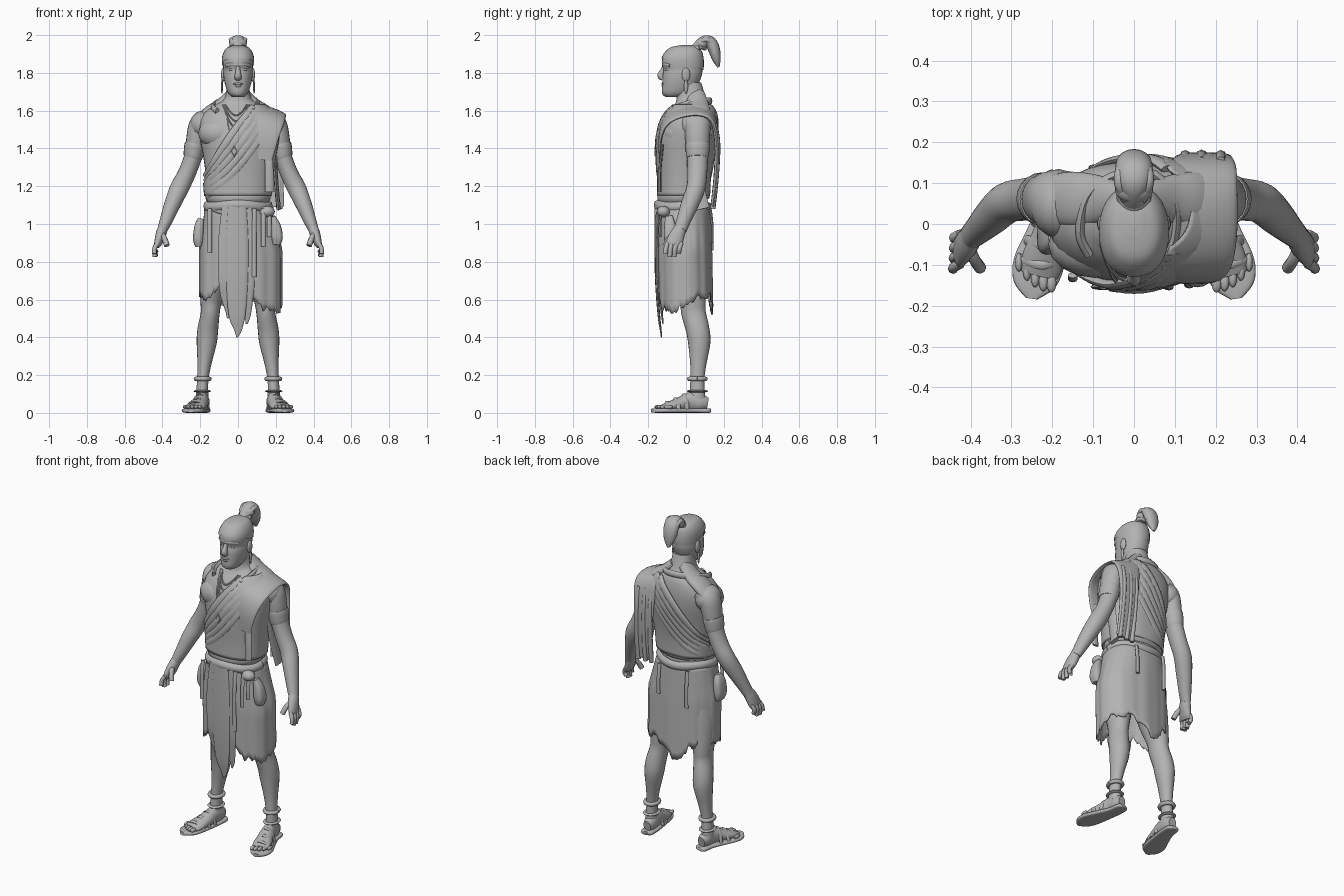
import bpy, bmesh, math, random
from mathutils import Vector
random.seed(4)
X, Y, Z = Vector((1, 0, 0)), Vector((0, 1, 0)), Vector((0, 0, 1))
grey = bpy.data.materials.new("plain grey")
grey.diffuse_color = (0.45, 0.45, 0.45, 1)


def finish(name, bm, mirror=False, thick=0, angle=50):
    bmesh.ops.recalc_face_normals(bm, faces=bm.faces)
    me = bpy.data.meshes.new(name)
    bm.to_mesh(me)
    bm.free()
    me.materials.append(grey)
    ob = bpy.data.objects.new(name, me)
    bpy.context.collection.objects.link(ob)
    bpy.context.view_layer.objects.active = ob
    ob.select_set(True)
    bpy.ops.object.shade_smooth_by_angle(angle=math.radians(angle))
    ob.select_set(False)
    if thick:
        m = ob.modifiers.new("thickness", "SOLIDIFY")
        m.thickness, m.offset = thick, 1
    if mirror:
        ob.modifiers.new("mirror", "MIRROR")
    return ob


def spline(rows, steps):
    out = []
    for i in range(len(rows) - 1):
        a, b, c, d = (rows[min(max(i + k, 0), len(rows) - 1)] for k in (-1, 0, 1, 2))
        for s in range(steps):
            t = s / steps
            out.append([q + .5 * t * (r - p + t * (2*p - 5*q + 4*r - w + t * (3*(q - r) + w - p)))
                        for p, q, r, w in zip(a, b, c, d)])
    return out + [list(rows[-1])]


def power(v, e):
    return math.copysign(abs(v) ** e, v)


# Loft ellipse rings (x, y, z, half width, half depth) along a smooth path
def loft(name, rings, n=20, p=2, hint=X, flat=False, steps=4, mirror=False, grow=0, cut=None, thick=0):
    rows = spline(rings, steps)
    bm = bmesh.new()
    loops = []
    for i, r in enumerate(rows):
        t = Vector(rows[min(i + 1, len(rows) - 1)][:3]) - Vector(rows[max(i - 1, 0)][:3])
        t = Z if flat else t.normalized()
        up = t.cross(hint).normalized()
        side = up.cross(t)
        loops.append([bm.verts.new(Vector(r[:3])
                      + side * (r[3] + grow) * power(math.cos(k * math.tau / n), 2 / p)
                      + up * (r[4] + grow) * power(math.sin(k * math.tau / n), 2 / p)) for k in range(n)])
    for a, b in zip(loops, loops[1:]):
        for k in range(n):
            bm.faces.new((a[k], a[(k + 1) % n], b[(k + 1) % n], b[k]))
    if not cut:
        bm.faces.new(loops[0])
    if not cut or grow < .01:
        bm.faces.new(loops[-1])
    if cut:
        for co, no in cut:
            bmesh.ops.bisect_plane(bm, geom=bm.verts[:] + bm.edges[:] + bm.faces[:],
                                   plane_co=co, plane_no=no, clear_inner=True)
    return finish(name, bm, mirror, thick)


def tube(name, pts, r, **kw):
    r2 = kw.pop("r2", r)
    return loft(name, [(*q, r, r2) for q in pts], n=kw.pop("n", 8), **kw)


def ball(name, c, s, mirror=False):
    bm = bmesh.new()
    bmesh.ops.create_uvsphere(bm, u_segments=16, v_segments=12, radius=1)
    for v in bm.verts:
        v.co = Vector(c) + Vector([v.co[i] * s[i] for i in range(3)])
    return finish(name, bm, mirror)


def hoop(name, c, rx, ry, r, r2=None, wave=0, turns=3, **kw):
    pts = [(c[0] + rx * math.cos(a), c[1] + ry * math.sin(a), c[2] + wave * math.sin(turns * a))
           for a in [k * math.tau / 24 for k in range(25)]]
    return tube(name, pts, r, r2=r2 or r, hint=Z, steps=2, **kw)


def sections(rows):  # (z, front y, back y, half width) to rings
    return [(0, (f + b) / 2, z, w, (b - f) / 2) for z, f, b, w in rows]


# Torso, neck and shoulders
TP = 2.3
torso = sections([(1.03, -.135, .115, .16), (1.15, -.135, .11, .162), (1.25, -.135, .115, .17),
                  (1.35, -.14, .13, .183), (1.45, -.142, .147, .2), (1.53, -.125, .152, .207),
                  (1.59, -.095, .147, .178), (1.63, -.062, .135, .125), (1.665, -.05, .108, .072),
                  (1.75, -.05, .08, .057)])
loft("torso", torso, n=36, p=TP, flat=True)


def skin(x, z, s, off):  # point on the torso front (s=-1) or back (s=1)
    for a, b in zip(torso, torso[1:]):
        if a[2] <= z <= b[2]:
            t = (z - a[2]) / (b[2] - a[2])
            cy, w, d = (a[i] + t * (b[i] - a[i]) for i in (1, 3, 4))
            x = max(-w * .97, min(w * .97, x))
            return (x, cy + s * (d + off) * (1 - abs(x / w) ** TP) ** (1 / TP), z)


ball("chest_muscle", (.095, -.05, 1.48), (.115, .082, .085), True)
ball("shoulder", (.185, .05, 1.525), (.07, .085, .075), True)
loft("trapezius", [(.03, .055, 1.69, .045, .03), (.09, .06, 1.635, .06, .03), (.15, .06, 1.595, .068, .032),
                   (.2, .06, 1.55, .062, .03)], hint=Y, mirror=True)

# Head, face and ears
head = sections([(1.672, -.105, -.03, .03), (1.692, -.126, .03, .052), (1.74, -.126, .065, .069),
                 (1.785, -.124, .083, .077), (1.815, -.119, .087, .077), (1.845, -.127, .09, .08),
                 (1.88, -.124, .088, .08), (1.912, -.105, .08, .07), (1.936, -.075, .06, .05),
                 (1.947, -.02, .03, .015)])
loft("head", head, n=28, p=2.2, flat=True)
loft("nose", [(0, -.112, 1.848, .01, .008), (0, -.123, 1.815, .012, .012), (0, -.134, 1.785, .018, .018),
              (0, -.122, 1.768, .018, .012)], n=12)
tube("brow", [(-.06, -.083, 1.838), (-.035, -.11, 1.845), (0, -.117, 1.842), (.035, -.11, 1.845),
              (.06, -.083, 1.838)], .011, hint=Z)
ball("eye", (.033, -.103, 1.818), (.016, .01, .008), True)
ball("upper_lip", (0, -.12, 1.742), (.027, .011, .007))
ball("lower_lip", (0, -.118, 1.73), (.023, .011, .007))
ball("chin", (0, -.106, 1.693), (.028, .02, .018))
ball("ear", (.079, .0, 1.79), (.011, .022, .037), True)
loft("earring", [(.084, 0, 1.765, .003, .003), (.085, 0, 1.73, .006, .012), (.085, 0, 1.69, .003, .004)],
     n=8, mirror=True)

# Head wrap with band and topknot
loft("head_wrap", head, n=28, p=2.2, flat=True, grow=.005,
     cut=[((0, -.12, 1.875), (0, .28, 1))])
hoop("topknot_band", (0, .07, 1.935), .03, .028, .013, wave=.004)
ball("topknot_root", (0, .085, 1.955), (.047, .035, .03))
loft("topknot", [(0, .045, 1.92, .03, .025), (0, .075, 1.955, .03, .026), (0, .102, 1.974, .038, .025),
                 (0, .132, 1.96, .045, .031), (0, .15, 1.92, .044, .031), (0, .162, 1.87, .032, .022),
                 (0, .172, 1.83, .008, .006)], n=16)
for s in (-1, 1):
    tube("topknot_lock", [(s * .02, .06, 1.945), (s * .036, .1, 1.975), (s * .033, .135, 1.96),
                          (s * .03, .15, 1.9)], .013)

# Arms, bands and hands
loft("arm", [(.15, .06, 1.56, .05, .065), (.195, .06, 1.53, .06, .07), (.217, .06, 1.46, .056, .066),
             (.234, .062, 1.37, .048, .056), (.27, .06, 1.27, .047, .052), (.31, .052, 1.19, .05, .05),
             (.345, .022, 1.11, .044, .047), (.38, -.012, 1.02, .034, .038), (.4, -.03, .97, .027, .034)],
     mirror=True)
loft("arm_band", [(.226, .061, 1.425, .054, .064), (.229, .061, 1.41, .056, .065),
                  (.237, .061, 1.365, .052, .06), (.241, .061, 1.35, .049, .056)], mirror=True)
loft("palm", [(.398, -.028, .98, .026, .032), (.408, -.045, .945, .028, .04), (.423, -.062, .9, .021, .045),
              (.43, -.066, .88, .014, .04)], n=14, mirror=True)
for i in range(4):
    y, low = -.1 + i * .024, (.842, .826, .828, .848)[i]
    tube("finger", [(.425, y + .003, .9), (.441, y - .006, .872), (.443 - .004 * i, y - .01, low)],
         .0125, mirror=True)
tube("thumb", [(.408, -.05, .955), (.39, -.088, .925), (.376, -.108, .885)], .015, mirror=True)

# Legs, ankle rings and sandalled feet
loft("leg", [(.1, 0, .95, .085, .1), (.125, .01, .75, .08, .095), (.142, .035, .6, .058, .07),
             (.147, .04, .53, .05, .065), (.16, .062, .44, .055, .062), (.166, .07, .37, .053, .059),
             (.178, .065, .26, .037, .043), (.187, .06, .17, .03, .037), (.19, .06, .07, .034, .044)],
     mirror=True)
hoop("ankle_ring", (.187, .06, .18), .036, .043, .012, mirror=True)
hoop("ankle_strap", (.189, .06, .115), .032, .042, .006, r2=.014, mirror=True)
loft("sole", [(.182, .13, .012, .02, .01), (.184, .115, .012, .037, .012), (.19, .05, .012, .042, .012),
              (.212, -.03, .012, .053, .012), (.234, -.1, .012, .062, .012), (.245, -.15, .012, .05, .012),
              (.25, -.183, .012, .014, .01)], p=3.5, mirror=True)
loft("foot", [(.184, .115, .05, .024, .03), (.186, .08, .055, .036, .045), (.191, .03, .06, .037, .052),
              (.205, -.03, .047, .045, .038), (.222, -.085, .036, .052, .026), (.232, -.125, .028, .045, .016)],
     mirror=True)
for i in range(5):
    ball("toe", (.202 + i * .02, -.145 + i * i * .0032, .032), (.012 - i * .0008, .023, .011), True)
for cx, cy, w, h in ((.226, -.1, .056, .058), (.213, -.055, .051, .076), (.2, -.01, .045, .098)):
    tube("foot_strap", [(cx - w, cy + .012, .02), (cx - w * .7, cy + .01, h * .72), (cx, cy, h),
                        (cx + w * .7, cy + .012, h * .72), (cx + w, cy + .016, .02)],
         .006, r2=.012, hint=Z, mirror=True)

# Ragged skirt
HEM = [(0, .58), (20, .61), (65, .62), (85, .57), (100, .51), (120, .6), (150, .64), (180, .63), (215, .6),
       (240, .66), (275, .64), (295, .56), (325, .53), (345, .545), (360, .58)]
bm = bmesh.new()
N, R, cols = 96, 14, []
for k in range(N):
    d = 360 * k / N
    a, b = next((p, q) for p, q in zip(HEM, HEM[1:]) if p[0] <= d < q[0])
    hem = a[1] + (b[1] - a[1]) * (d - a[0]) / (b[0] - a[0]) + random.uniform(-.018, .018)
    th, col = math.radians(d), []
    for j in range(R + 1):
        f = j / R
        flare = min(1, f * 2.2)
        fold = 1 + .014 * flare * (math.sin(9 * th) + .5 * math.sin(17 * th + 1))
        rx, ry = .167 + .046 * flare, .133 + .005 * flare
        col.append(bm.verts.new((.015 * flare + rx * fold * power(math.cos(th), .9),
                                 -.012 + .01 * f + ry * fold * power(math.sin(th), .9), 1.1 + (hem - 1.1) * f)))
    cols.append(col)
for k in range(N):
    a, b = cols[k], cols[(k + 1) % N]
    for j in range(R):
        bm.faces.new((a[j], b[j], b[j + 1], a[j + 1]))
finish("skirt", bm, thick=.006)

# Hanging front panel in torn strips
for x, w, low, y in ((-.055, .05, .5, -.15), (.045, .045, .47, -.148), (-.005, .06, .4, -.156)):
    loft("front_panel", [(x * .8, y - .004, 1.1, w * .8, .007), (x, y - .004, .9, w, .008),
                         (x, y, .7, w * .95, .008), (x, y + .012, low + .12, w * .75, .007),
                         (x + .005, y + .022, low + .04, w * .35, .005), (x, y + .026, low, .004, .003)], n=12, p=3)

# Belt rolls, knot, hanging ties and pouches
hoop("belt", (0, -.016, 1.095), .165, .136, .026, r2=.019, wave=.006)
hoop("belt_twist", (0, -.018, 1.075), .167, .134, .014, wave=.014, turns=4)
hoop("waist_fold", (0, -.012, 1.15), .16, .126, .032, r2=.014, wave=.012, turns=1)
ball("belt_knot", (.155, -.12, 1.065), (.04, .035, .03))
for x, y, low in ((.135, -.15, .88), (.165, -.137, .93), (.085, -.155, .72), (-.15, -.135, .85), (-.1, .138, .86),
                  (.09, .138, .9)):
    tube("belt_tie", [(x, y * .93, 1.08), (x, y, 1.0), (x, y, low)], .012, r2=.007)
loft("pouch_small", [(-.195, -.03, 1.03, .015, .02), (-.205, -.03, .99, .025, .04), (-.21, -.03, .92, .028, .045),
                     (-.207, -.03, .88, .018, .035)], p=3)
loft("pouch_large", [(.185, -.09, 1.04, .012, .02), (.2, -.085, .99, .026, .03), (.207, -.08, .93, .03, .036),
                     (.203, -.08, .89, .022, .025)], p=3)

# Draped cloth across the chest and back
loft("chest_drape", torso[1:-2], n=48, p=TP, flat=True, grow=.012, thick=.006,
     cut=[((-.035, 0, 1.44), (.39, 0, -.25))])
for s in (-1, 1):
    for k in range(5):
        x0, z0, x1, z1 = .085 + .026 * k, 1.615 - .01 * k, -.165, 1.25 - .028 * k
        pts = []
        for i in range(10):
            t = i / 9
            sag = math.sin(math.pi * t) * (.016 * k - .025)
            pts.append(skin(x0 + (x1 - x0) * t, z0 + (z1 - z0) * t - sag, s, .01))
        tube("drape_fold", pts, .012, r2=.024, hint=Y, steps=2, n=12)
tilt = Vector((.94, 0, -.34))
loft("shoulder_drape", [(.13, -.136, 1.34, .05, .006), (.15, -.135, 1.46, .065, .01),
                        (.165, -.1, 1.55, .08, .012), (.17, -.02, 1.596, .088, .013),
                        (.17, .08, 1.603, .088, .013), (.172, .143, 1.55, .08, .013),
                        (.172, .163, 1.42, .068, .012), (.18, .157, 1.25, .06, .011),
                        (.19, .138, 1.09, .055, .008)], p=2.6, hint=tilt)
for x, r in ((.125, .013), (.165, .014), (.212, .013)):
    tube("hanging_fold", [(x, .152, 1.53), (x, .168, 1.42), (x + .005, .16, 1.25), (x + .01, .142, 1.08)], r)
tube("side_strip", [(.195, .03, 1.4), (.2, .05, 1.25), (.215, .09, 1.08)], .012, r2=.035)
tube("front_strip", [(.16, -.125, 1.42), (.165, -.138, 1.28), (.165, -.138, 1.17)], .022, r2=.008)

# Scarf roll behind the neck
tube("scarf", [(-.11, -.075, 1.595), (-.132, -.02, 1.615), (-.11, .07, 1.64), (-.04, .12, 1.65), (.05, .12, 1.65),
               (.1, .05, 1.645), (.1, -.03, 1.62), (.08, -.085, 1.595)], .02, r2=.012, hint=Z)

# Necklaces and pendant
for w, low in ((.055, 1.575), (.065, 1.545), (.07, 1.51), (.06, 1.41)):
    pts = [skin(-.01 + w * u / 5, low + (1.63 - low) * (abs(u) / 5) ** 1.8, -1, .008) for u in range(-5, 6)]
    tube("necklace", pts, .005, hint=Y, steps=2, n=6)
bm = bmesh.new()
bmesh.ops.create_cone(bm, segments=4, radius1=.04, radius2=.025, depth=.016, cap_ends=True)
for v in bm.verts:
    v.co = Vector((-.02 + v.co.x * .55, -.158 - v.co.z, 1.385 + v.co.y))
finish("pendant", bm, angle=20)
